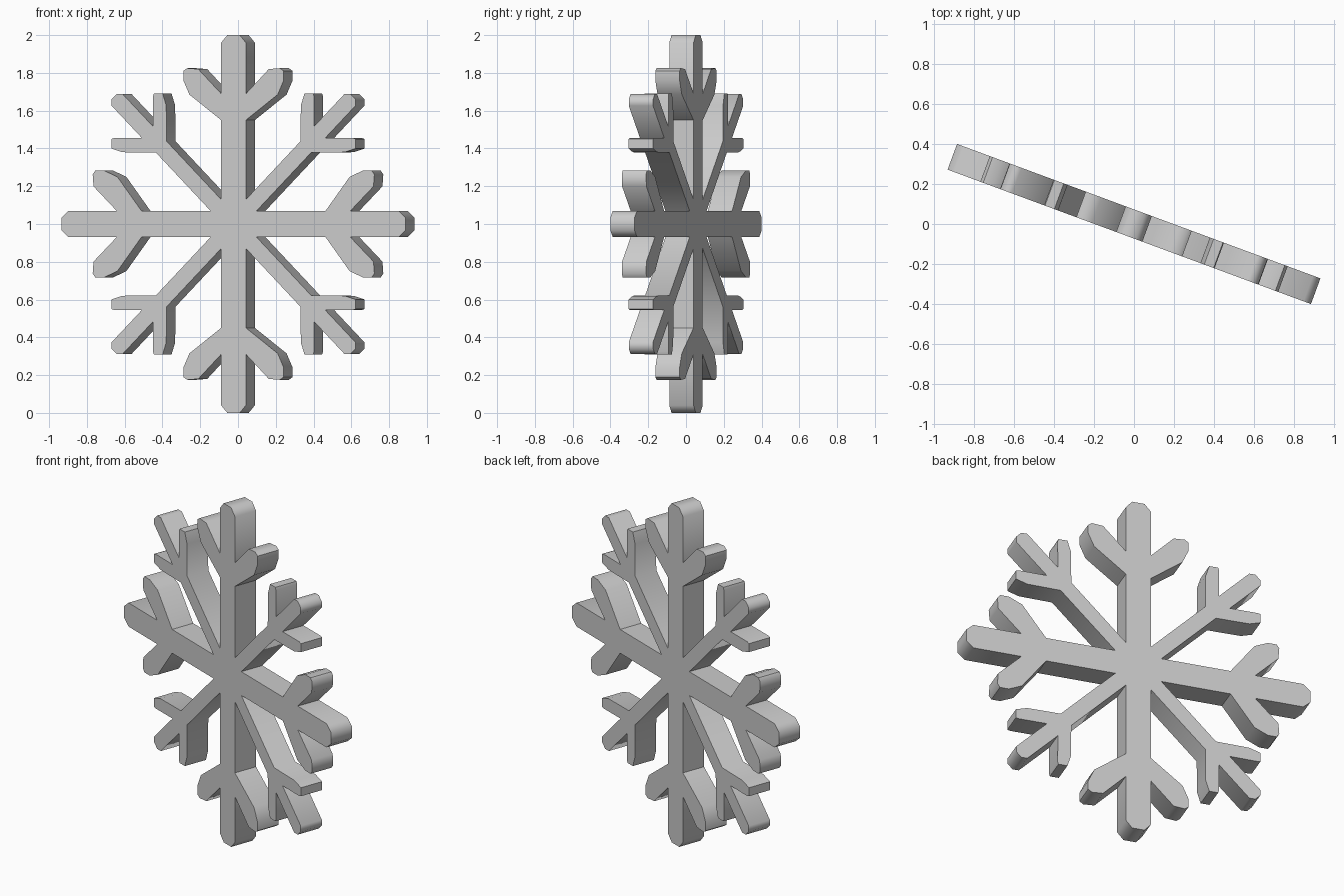
import bpy, bmesh, math

if "Cube" in bpy.data.objects:
    bpy.data.objects.remove(bpy.data.objects["Cube"])

# half outlines, inner end to tip: main arm as (along, across), diagonal arm as (x, y) below y = x
MAIN = [(.13, .07), (.55, .07), (.685, .249), (.76, .283), (.81, .283), (.825, .262),
        (.82, .199), (.69, .07), (.96, .07), (1.0, .035)]
DIAGONAL = [(.438, .378), (.627, .38), (.69, .40), (.69, .45), (.675, .455), (.516, .454),
            (.688, .626), (.688, .66)]
HALF_THICKNESS = .0685


def quarter(k):
    # one straight arm plus the diagonal arm after it, turned k * 90 degrees
    short = .03 if k % 2 == 0 else 0          # sideways arms are slightly shorter
    arm = [(r - short if r > .2 else r, s) for r, s in MAIN]
    pts = [(r, -s) for r, s in arm] + arm[::-1]
    pts += DIAGONAL + [(y, x) for x, y in DIAGONAL[::-1]]
    for _ in range(k):
        pts = [(-y, x) for x, y in pts]
    return pts


outline = [p for k in range(4) for p in quarter(k)]

# flat plate cut to the outline
bm = bmesh.new()
face = bm.faces.new([bm.verts.new((x, -HALF_THICKNESS, z)) for x, z in outline])
ext = bmesh.ops.extrude_face_region(bm, geom=[face], use_keep_orig=True)
verts = [g for g in ext["geom"] if isinstance(g, bmesh.types.BMVert)]
bmesh.ops.translate(bm, verts=verts, vec=(0, 2 * HALF_THICKNESS, 0))
bmesh.ops.recalc_face_normals(bm, faces=bm.faces)
mesh = bpy.data.meshes.new("snowflake")
bm.to_mesh(mesh)
bm.free()

snowflake = bpy.data.objects.new("snowflake", mesh)
bpy.context.collection.objects.link(snowflake)
snowflake.location.z = 1
snowflake.rotation_euler.z = math.radians(-20.3)

# soften only the blunted tips
bpy.context.view_layer.objects.active = snowflake
snowflake.select_set(True)
bpy.ops.object.shade_smooth_by_angle(angle=math.radians(50))
